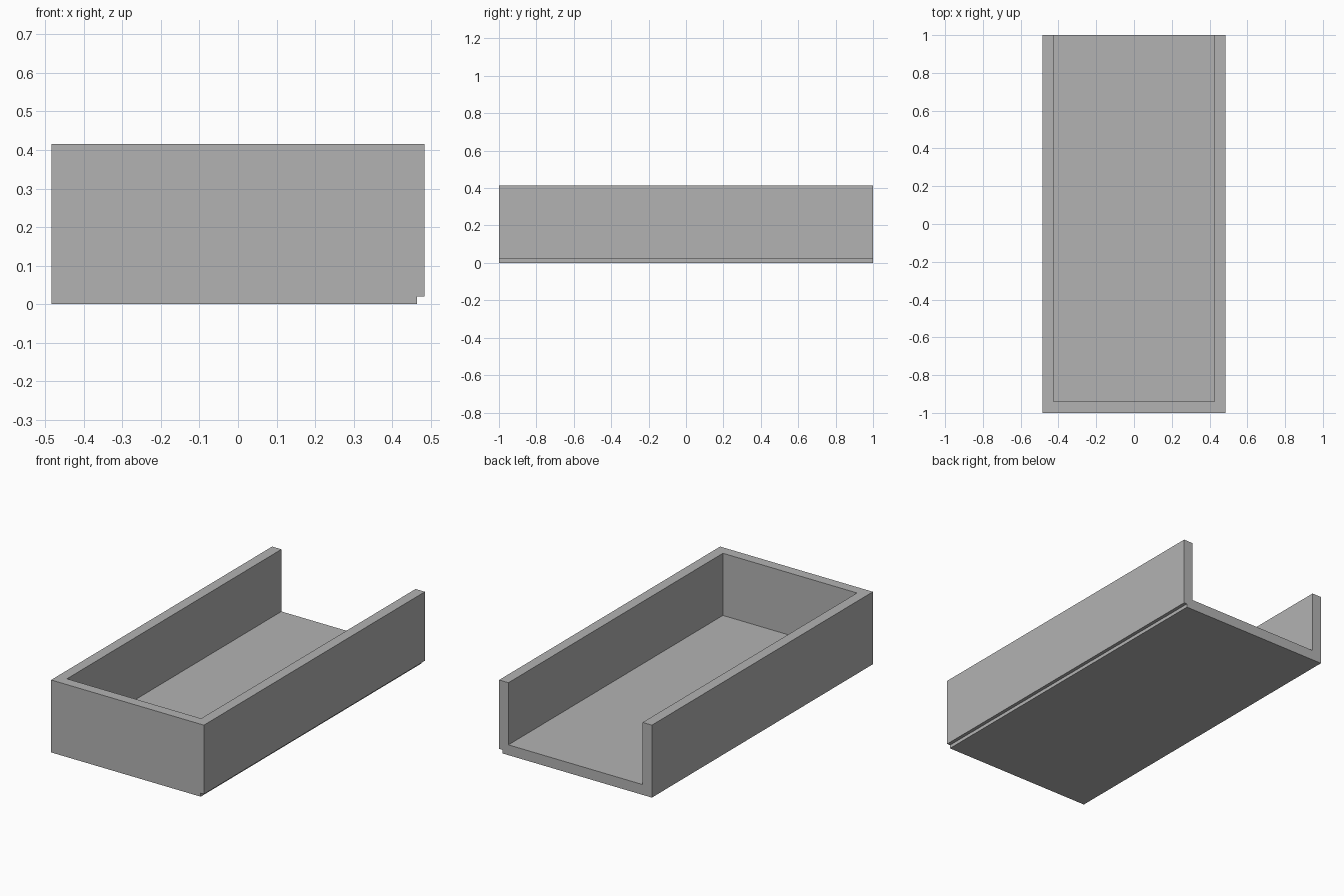
import bpy
import bmesh

default = bpy.data.objects.get("Cube")
if default:
    bpy.data.objects.remove(default, do_unlink=True)

grey = bpy.data.materials.new("plain_grey")
grey.use_nodes = True
colour = (0.45, 0.45, 0.45, 1)
grey.diffuse_color = colour
grey.node_tree.nodes["Principled BSDF"].inputs["Base Color"].default_value = colour


def extrude_profile(name, profile, y0, y1):
    """Solid made from an x-z outline swept along y."""
    bm = bmesh.new()
    face = bm.faces.new([bm.verts.new((x, y0, z)) for x, z in profile])
    swept = bmesh.ops.extrude_face_region(bm, geom=[face])["geom"]
    moved = [v for v in swept if isinstance(v, bmesh.types.BMVert)]
    bmesh.ops.translate(bm, verts=moved, vec=(0, y1 - y0, 0))
    bmesh.ops.recalc_face_normals(bm, faces=bm.faces[:])
    mesh = bpy.data.meshes.new(name)
    bm.to_mesh(mesh)
    bm.free()
    mesh.materials.append(grey)
    obj = bpy.data.objects.new(name, mesh)
    bpy.context.collection.objects.link(obj)
    return obj


HALF, TOP, WALL, STEP = 0.484, 0.415, 0.059, 0.02

# Outer block, with a small step along its lower left edge
tray = extrude_profile("open_tray", [
    (-HALF, 0), (HALF - STEP, 0), (HALF - STEP, STEP),
    (HALF, STEP), (HALF, TOP), (-HALF, TOP)], -1, 1)

# Cavity, open at the top and the back
inner = HALF - WALL
cutter = extrude_profile("cavity_cutter", [
    (-inner, WALL), (inner, WALL), (inner, 1), (-inner, 1)], -1 + WALL, 1.5)
cutter.hide_render = True

cut = tray.modifiers.new("cavity", 'BOOLEAN')
cut.operation = 'DIFFERENCE'
cut.solver = 'EXACT'
cut.object = cutter

# Apply the cut and drop the helper
bpy.context.view_layer.objects.active = tray
tray.select_set(True)
bpy.ops.object.modifier_apply(modifier=cut.name)
bpy.data.objects.remove(cutter, do_unlink=True)
